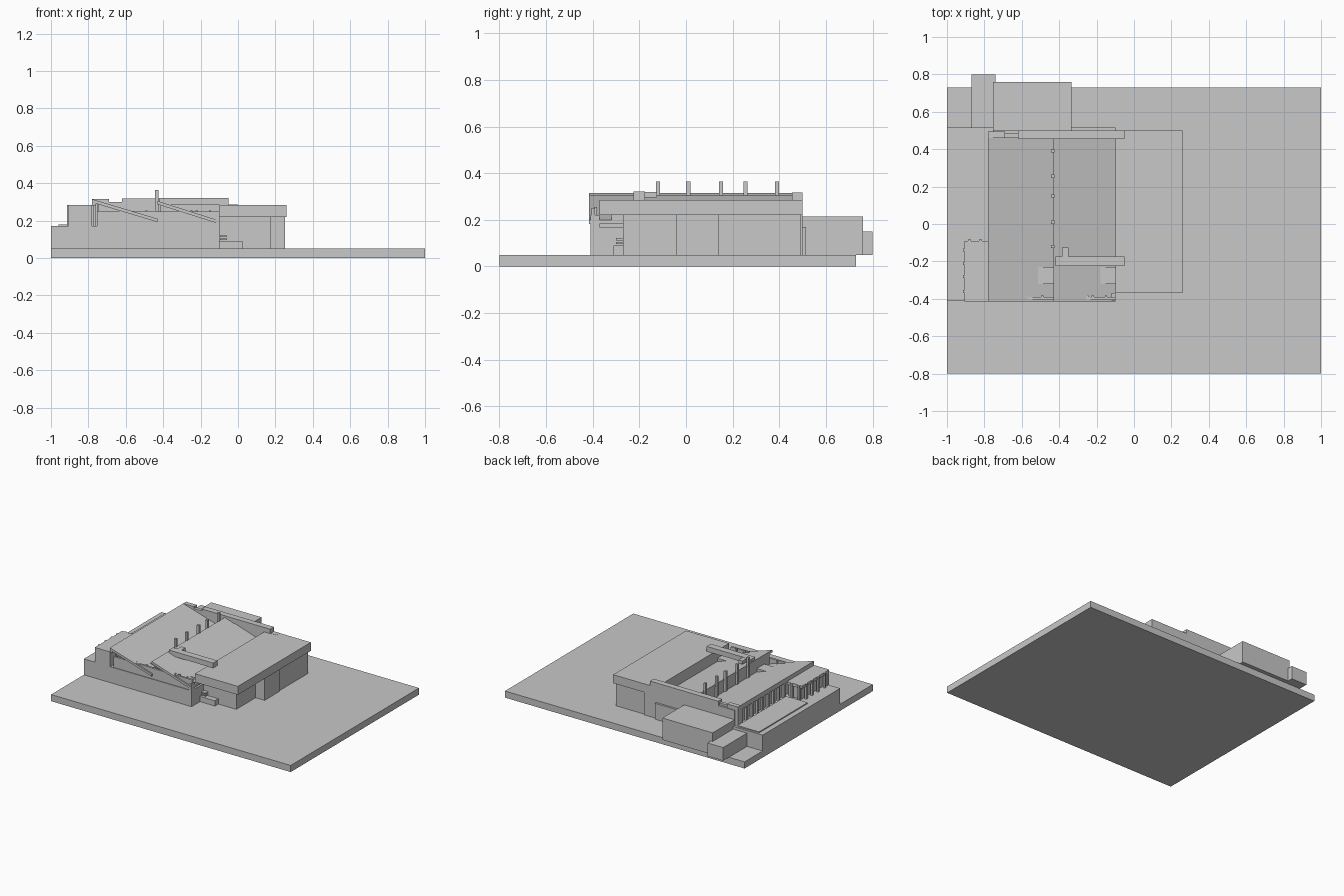
import bpy
import bmesh

if "Cube" in bpy.data.objects:
    bpy.data.objects.remove(bpy.data.objects["Cube"], do_unlink=True)

GREY = 0.58
grey = bpy.data.materials.new("plain_grey")
grey.use_nodes = True
grey.diffuse_color = (GREY, GREY, GREY, 1)
bsdf = grey.node_tree.nodes["Principled BSDF"]
bsdf.inputs["Base Color"].default_value = (GREY, GREY, GREY, 1)
bsdf.inputs["Roughness"].default_value = 0.8


def prism(name, profile, y0, y1):
    """Extrude a closed x-z profile along y."""
    bm = bmesh.new()
    face = bm.faces.new([bm.verts.new((x, y0, z)) for x, z in profile])
    moved = bmesh.ops.extrude_face_region(bm, geom=[face])["geom"]
    bmesh.ops.translate(bm, vec=(0, y1 - y0, 0),
                        verts=[v for v in moved if isinstance(v, bmesh.types.BMVert)])
    bmesh.ops.recalc_face_normals(bm, faces=bm.faces)
    mesh = bpy.data.meshes.new(name)
    bm.to_mesh(mesh)
    bm.free()
    mesh.materials.append(grey)
    obj = bpy.data.objects.new(name, mesh)
    bpy.context.scene.collection.objects.link(obj)
    return obj


def box(name, x0, x1, y0, y1, z0, z1):
    return prism(name, [(x0, z0), (x1, z0), (x1, z1), (x0, z1)], y0, y1)


def post(name, x, y, z0, z1, r=0.008):
    box(name, x - r, x + r, y - r, y + r, z0, z1)


def shed_roof(name, x0, z0, x1, z1, thick=0.018):
    prism(name, [(x0, z0), (x1, z1), (x1, z1 - thick), (x0, z0 - thick)], -0.415, 0.46)


GROUND, TERRACE = 0.05, 0.17
RIDGE, MID, EAST = -0.78, -0.43, -0.10

# Site slab and raised base
box("site_slab", -1, 1, -0.80, 0.73, 0, GROUND)
box("podium", -1, EAST, -0.41, 0.515, GROUND, TERRACE)
box("terrace_paving", -0.96, RIDGE, -0.08, 0.50, TERRACE, 0.178)

# Rear annexes, reaching past the slab
box("small_annex", -0.87, -0.74, 0.51, 0.80, GROUND, 0.15)
box("large_annex", -0.755, -0.335, 0.49, 0.76, GROUND, 0.215)

# Two sawtooth roofs
shed_roof("west_roof", RIDGE, 0.315, MID, 0.21)
shed_roof("east_roof", MID, 0.305, EAST, 0.20)

# Walls of the hall
box("west_wall", -0.755, -0.745, -0.39, 0.46, TERRACE, 0.295)
box("west_eave", RIDGE, -0.76, -0.415, 0.46, 0.28, 0.30)
box("clerestory_wall", -0.425, -0.415, -0.39, 0.46, TERRACE, 0.29)
box("front_wall_west", -0.755, MID, -0.405, -0.39, TERRACE, 0.252)
box("front_wall_east", MID, EAST, -0.405, -0.39, TERRACE, 0.25)
box("front_end_pier", -0.12, EAST, -0.41, -0.37, TERRACE, 0.22)
box("back_wall", -0.755, 0.0, 0.46, 0.50, GROUND, 0.285)
box("back_beam", -0.62, -0.05, 0.455, 0.50, 0.28, 0.318)
box("back_corner_wall", RIDGE, -0.69, 0.46, 0.495, TERRACE, 0.315)
box("back_corner_lintel", -0.69, -0.62, 0.46, 0.485, 0.27, 0.30)

# Level ties that surface through the low ends of the roofs
box("west_tie", -0.70, MID, -0.32, -0.23, 0.20, 0.235)
box("east_tie", -0.36, EAST, -0.32, -0.23, 0.19, 0.225)

# Posts of the terrace front, the clerestory and the front wall
for i in range(9):
    post("terrace_post", -0.768, -0.07 + i * 0.064, TERRACE, 0.29)
for y in (-0.12, 0.01, 0.15, 0.255, 0.39):
    post("clerestory_post", -0.435, y, 0.20, 0.365, 0.009)
for x in (-0.58, -0.49, -0.25, -0.22, -0.15):
    post("front_post", x, -0.388, TERRACE, 0.255, 0.006)

# Loggia at the west front corner
box("loggia_roof", -0.905, RIDGE, -0.415, -0.09, 0.262, 0.284)
box("loggia_inner_wall", -0.885, RIDGE, -0.405, -0.11, TERRACE, 0.265)
box("loggia_front_wall", -0.905, RIDGE, -0.41, -0.39, TERRACE, 0.265)
for y in (-0.36, -0.28, -0.21, -0.14):
    post("loggia_side_post", -0.905, y, TERRACE, 0.284)
for x in (-0.88, -0.82):
    post("loggia_end_post", x, -0.09, TERRACE, 0.284)

# East wing below its wide flat roof
box("flat_roof", EAST, 0.258, -0.37, 0.50, 0.22, 0.284)
box("east_wing", EAST, 0.175, -0.27, 0.49, GROUND, 0.22)
box("east_bay", 0.17, 0.25, -0.04, 0.14, GROUND, 0.22)
box("east_rear_room", 0.17, 0.243, 0.14, 0.49, GROUND, 0.22)

# Roof beam with its stub
box("roof_beam", -0.42, -0.05, -0.225, -0.175, 0.284, 0.322)
box("roof_beam_stub", -0.385, -0.35, -0.175, -0.125, 0.295, 0.32)

# Entrance planter and ledges
box("entrance_planter", EAST, 0.025, -0.31, -0.27, GROUND, 0.09)
for z in (0.096, 0.112):
    box("entrance_ledge", -0.095, -0.06, -0.30, -0.27, z, z + 0.009)
